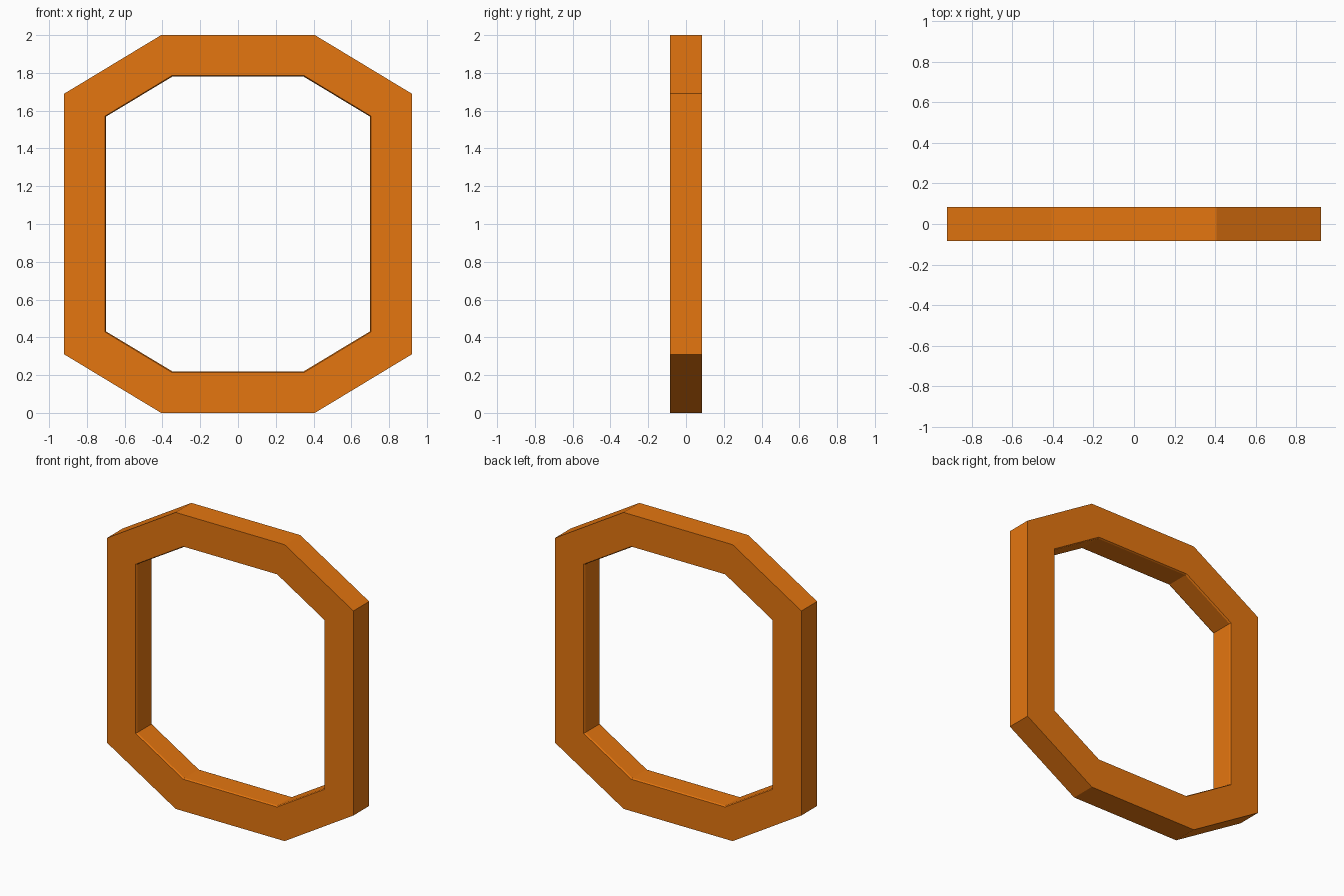
import bpy, bmesh

if "Cube" in bpy.data.objects:
    bpy.data.objects.remove(bpy.data.objects["Cube"])


def octagon(bm, hx, hz, cx, cz, y):
    """Long octagon centred on z = 1; cx, cz are the ends of the slanted corners."""
    quarter = [(cx, hz), (hx, cz)]
    pts = quarter + [(x, -z) for x, z in reversed(quarter)]
    pts += [(-x, z) for x, z in reversed(pts)]
    return [bm.verts.new((x, y, 1 + z)) for x, z in pts]


# Cross-section of the frame: outer wall, front and back faces, finely chamfered opening
D = 0.084
C = 0.010
outer = (0.92, 1.0, 0.407, 0.69)
rim = (0.705, 0.785, 0.351, 0.571)
hole = (0.70, 0.78, 0.348, 0.568)
section = [(outer, -D), (rim, -D), (hole, -D + C),
           (hole, D - C), (rim, D), (outer, D)]

bm = bmesh.new()
rings = [octagon(bm, *size, y) for size, y in section]
for a, b in zip(rings, rings[1:] + rings[:1]):
    for i in range(8):
        j = (i + 1) % 8
        bm.faces.new((a[i], a[j], b[j], b[i]))
bmesh.ops.recalc_face_normals(bm, faces=bm.faces)

mesh = bpy.data.meshes.new("octagonal_frame")
bm.to_mesh(mesh)
bm.free()
frame = bpy.data.objects.new("octagonal_frame", mesh)
bpy.context.collection.objects.link(frame)

# Orange paint
mat = bpy.data.materials.new("orange")
mat.diffuse_color = (0.78, 0.18, 0.005, 1)
mat.use_nodes = True
mat.node_tree.nodes["Principled BSDF"].inputs["Base Color"].default_value = mat.diffuse_color
mesh.materials.append(mat)
